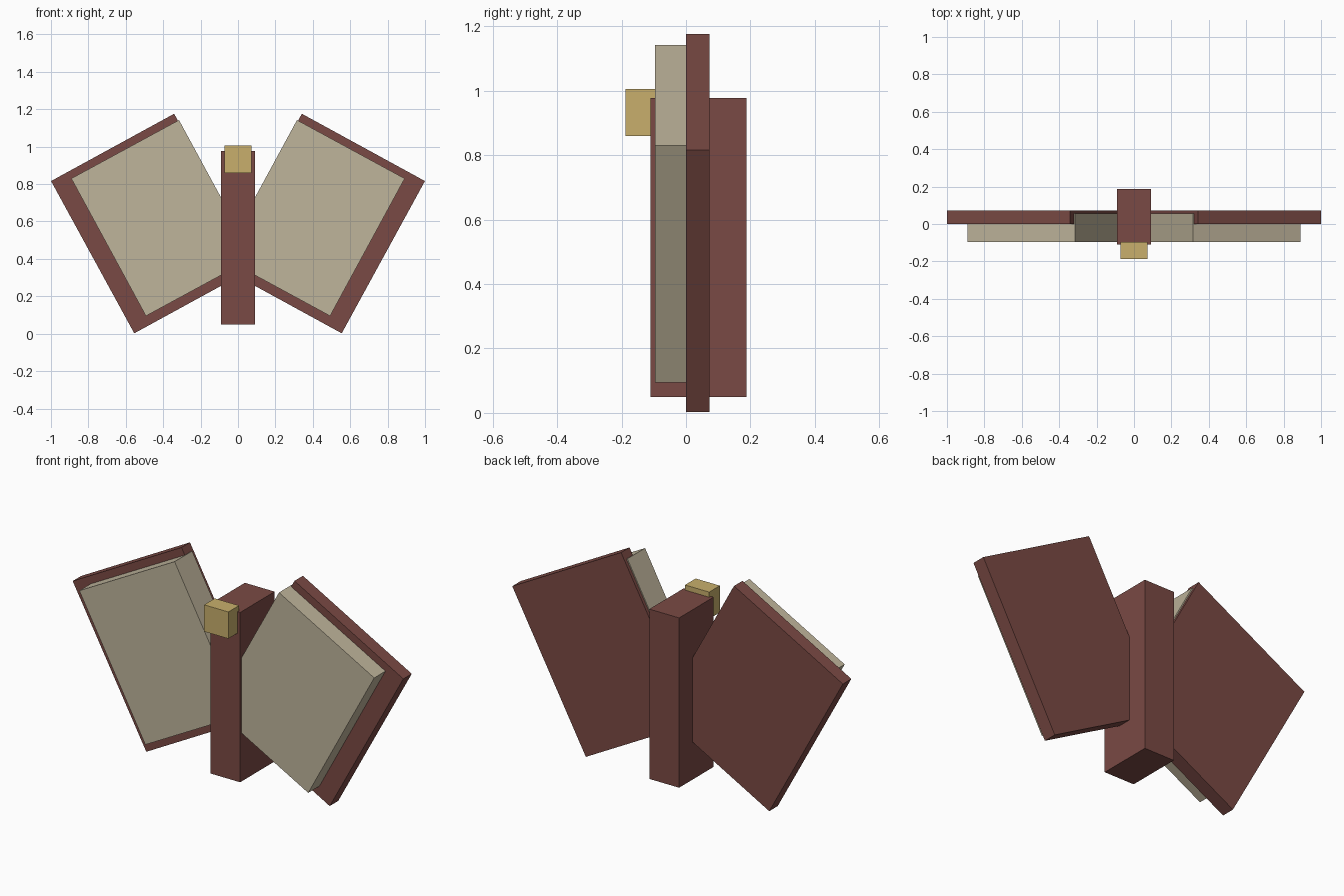
import bpy
import math
from mathutils import Vector

if "Cube" in bpy.data.objects:
    bpy.data.objects.remove(bpy.data.objects["Cube"])


def material(name, color):
    m = bpy.data.materials.new(name)
    m.diffuse_color = (*color, 1)
    m.use_nodes = True
    m.node_tree.nodes["Principled BSDF"].inputs["Base Color"].default_value = m.diffuse_color
    return m


leather = material("leather", (0.195, 0.068, 0.058))
paper = material("paper", (0.52, 0.46, 0.33))
brass = material("brass", (0.58, 0.43, 0.15))


def box(name, center, size, mat, tilt=0.0):
    bpy.ops.mesh.primitive_cube_add(size=1, location=center, rotation=(0, tilt, 0))
    ob = bpy.context.object
    ob.name = name
    ob.scale = size
    ob.data.materials.append(mat)
    return ob


def tilted_slab(name, side, outer, low, top, y0, y1, mat):
    # Slab from its outer, lowest and highest front-view corners (x, z)
    outer, low, top = Vector(outer), Vector(low), Vector(top)
    mid = (low + top) / 2
    edge = outer - low
    size = ((outer - top).length, y1 - y0, edge.length)
    box(name, (side * mid.x, (y0 + y1) / 2, mid.y), size, mat,
        side * math.atan2(edge.x, edge.y))


# Open covers and page blocks, mirrored
for side, label in ((-1, "left"), (1, "right")):
    tilted_slab(label + "_cover", side, (1.0, 0.817), (0.555, 0.003),
                (0.341, 1.175), 0.0, 0.073, leather)
    tilted_slab(label + "_pages", side, (0.891, 0.829), (0.492, 0.094),
                (0.316, 1.143), -0.097, 0.055, paper)

# Spine and clasp
box("spine", (0, 0.039, 0.514), (0.18, 0.298, 0.928), leather)
box("clasp", (0, -0.142, 0.933), (0.146, 0.092, 0.146), brass)
